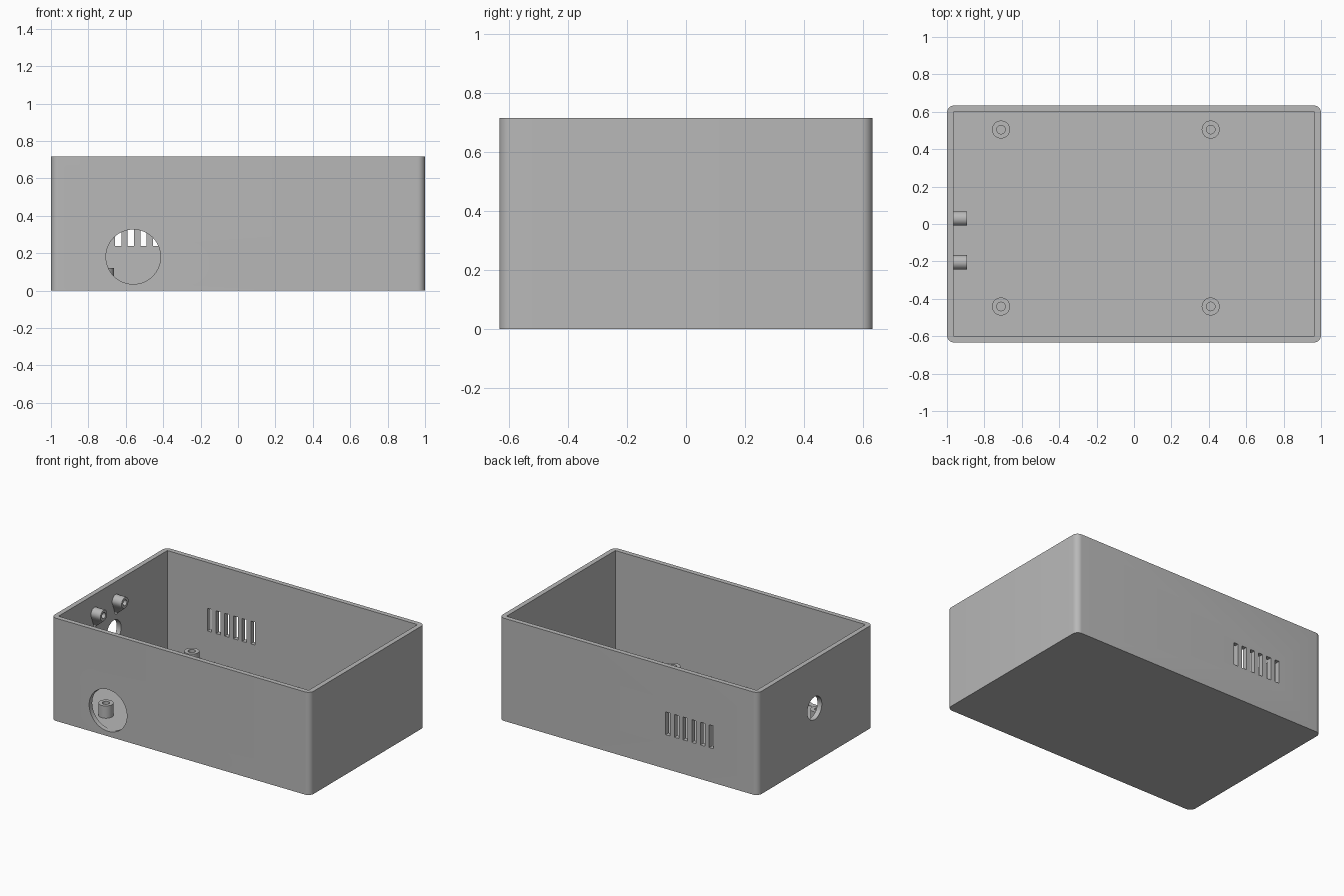
import bpy, bmesh, math
from mathutils import Matrix, Vector

if "Cube" in bpy.data.objects:
    bpy.data.objects.remove(bpy.data.objects["Cube"], do_unlink=True)

L, D, H = 2.0, 1.268, 0.717      # outer size
WALL = 0.034
IN_X, IN_Y = L / 2 - WALL, D / 2 - WALL

grey = bpy.data.materials.new("plain_grey")
grey.use_nodes = True
grey.diffuse_color = (0.48, 0.48, 0.48, 1)
grey.node_tree.nodes["Principled BSDF"].inputs["Base Color"].default_value = (0.48, 0.48, 0.48, 1)


def finish(name, bm):
    bmesh.ops.recalc_face_normals(bm, faces=bm.faces)
    mesh = bpy.data.meshes.new(name)
    bm.to_mesh(mesh)
    bm.free()
    mesh.materials.append(grey)
    ob = bpy.data.objects.new(name, mesh)
    bpy.context.collection.objects.link(ob)
    return ob


def box(name, lo, hi, corner=0):
    """Box between two corners, optionally with rounded upright edges."""
    lo, hi = Vector(lo), Vector(hi)
    bm = bmesh.new()
    bmesh.ops.create_cube(bm, size=1)
    for v in bm.verts:
        v.co = Vector([(lo[i] + hi[i]) / 2 + v.co[i] * (hi[i] - lo[i]) for i in range(3)])
    if corner:
        upright = [e for e in bm.edges if abs(e.verts[0].co.z - e.verts[1].co.z) > 0.1]
        bmesh.ops.bevel(bm, geom=upright, offset=corner, segments=8, profile=0.5, affect='EDGES')
    return finish(name, bm)


def rod(name, centre, radius, length, axis, sides=48, tip=None):
    """Cylinder along an axis; a tip point pulls it out into a tapered support."""
    turn = {'X': Matrix.Rotation(math.pi / 2, 4, 'Y'),
            'Y': Matrix.Rotation(math.pi / 2, 4, 'X'), 'Z': Matrix()}[axis]
    bm = bmesh.new()
    bmesh.ops.create_cone(bm, cap_ends=True, segments=sides, radius1=radius, radius2=radius,
                          depth=length, matrix=Matrix.Translation(centre) @ turn)
    if tip:
        bm.verts.new(tip)
        res = bmesh.ops.convex_hull(bm, input=bm.verts[:])
        unused = {g for g in res["geom_interior"] if isinstance(g, bmesh.types.BMVert)}
        bmesh.ops.delete(bm, geom=list(unused), context='VERTS')
        bmesh.ops.dissolve_limit(bm, angle_limit=0.01, verts=bm.verts[:], edges=bm.edges[:])
    return finish(name, bm)


def cut(ob, cutter):
    """Subtract the cutter from the object and remove it."""
    cutter.hide_render = True
    mod = ob.modifiers.new("cut", 'BOOLEAN')
    mod.operation, mod.solver, mod.object = 'DIFFERENCE', 'EXACT', cutter
    bpy.context.view_layer.objects.active = ob
    bpy.ops.object.modifier_apply(modifier=mod.name)
    bpy.data.objects.remove(cutter, do_unlink=True)


def smooth(ob):
    bpy.ops.object.select_all(action='DESELECT')
    ob.select_set(True)
    bpy.context.view_layer.objects.active = ob
    bpy.ops.object.shade_smooth_by_angle(angle=math.radians(30))


# Open-topped case with rounded outer corners and a square cavity
case = box("case", (-L / 2, -D / 2, 0), (L / 2, D / 2, H), corner=0.04)
cut(case, box("cavity", (-IN_X, -IN_Y, WALL), (IN_X, IN_Y, H + 0.1)))

# Round openings in the front wall and the -x end wall
cut(case, rod("front_opening", (-0.56, -D / 2, 0.181), 0.146, 0.09, 'Y', 64))
cut(case, rod("end_opening", (-L / 2, 0.01, 0.375), 0.08, 0.2, 'X'))

# Row of vent slots in the back wall
for i in range(6):
    x = -0.657 + i * 0.0672
    cut(case, box("vent_slot", (x, IN_Y - 0.05, 0.238), (x + 0.034, D / 2 + 0.05, 0.397)))
smooth(case)

# Floor standoffs with screw holes
for x in (-0.711, 0.41):
    for y in (-0.441, 0.505):
        post = rod("standoff", (x, y, 0.075), 0.048, 0.09, 'Z')
        cut(post, rod("screw_hole", (x, y, 0.1), 0.023, 0.13, 'Z', 32))
        smooth(post)

# Screw bosses on the end wall, tapering down into it
for y in (-0.205, 0.029):
    boss = rod("wall_boss", (-0.931, y, 0.59), 0.038, 0.076, 'X', 32, tip=(-0.968, y, 0.485))
    cut(boss, rod("screw_hole", (-0.915, y, 0.59), 0.02, 0.1, 'X', 24))
    smooth(boss)
